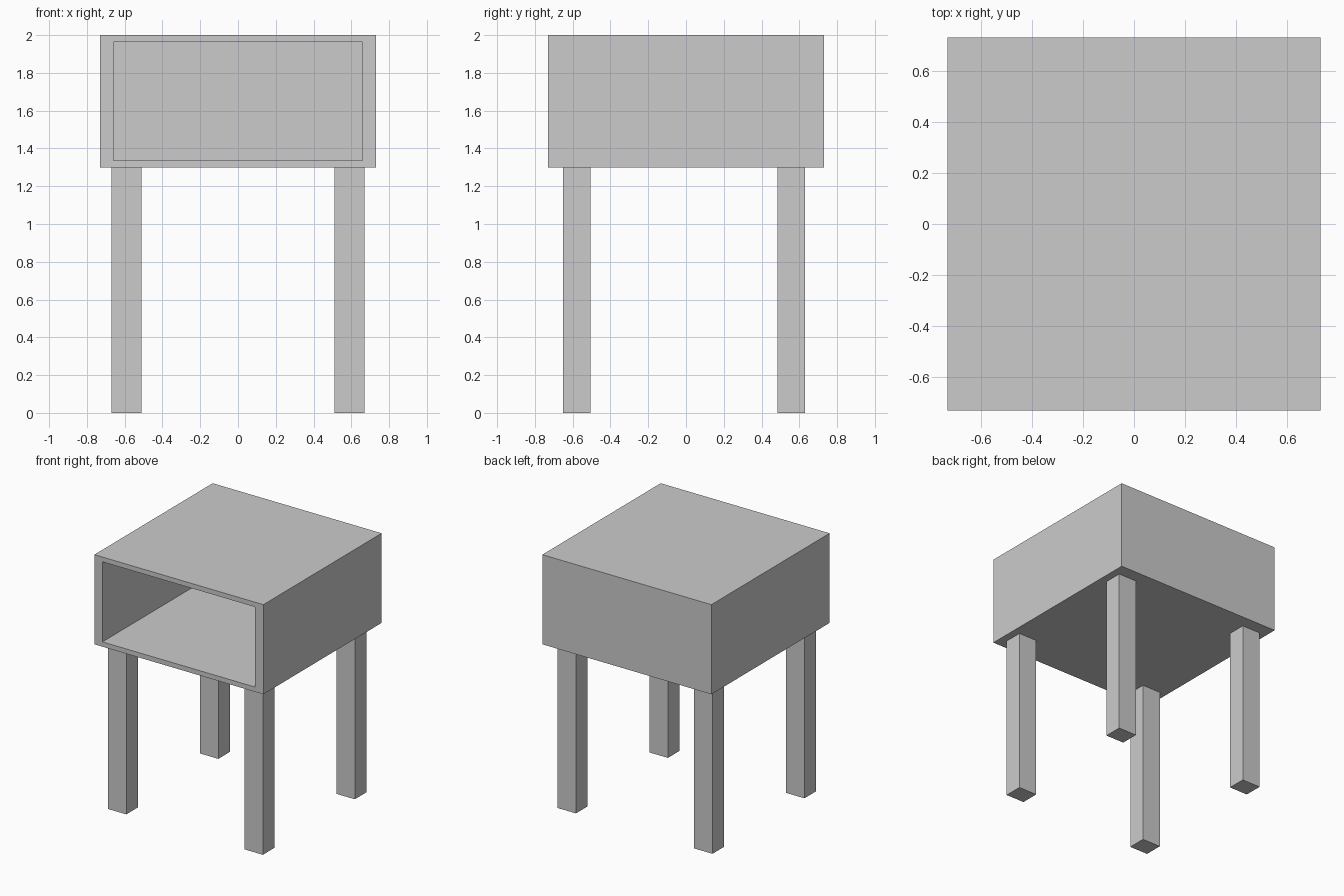
import bpy
import bmesh
from mathutils import Vector

default = bpy.data.objects.get("Cube")
if default:
    bpy.data.objects.remove(default, do_unlink=True)


def add_box(bm, low, high):
    """Add a cuboid spanning two opposite corners."""
    low, high = Vector(low), Vector(high)
    for v in bmesh.ops.create_cube(bm, size=1)["verts"]:
        v.co = (low + high) / 2 + v.co * (high - low)


def finish(bm, name):
    bmesh.ops.recalc_face_normals(bm, faces=bm.faces)
    mesh = bpy.data.meshes.new(name)
    bm.to_mesh(mesh)
    bm.free()
    obj = bpy.data.objects.new(name, mesh)
    bpy.context.collection.objects.link(obj)
    return obj


HALF = 0.73
BOTTOM, TOP = 1.30, 2.0
SIDE_WALL, SHELF_WALL, BACK_WALL = 0.07, 0.053, 0.07

# Open-fronted cabinet: inset the front face, then push it back to hollow the box
bm = bmesh.new()
add_box(bm, (-HALF, -HALF, BOTTOM), (HALF, HALF, TOP))
front = min(bm.faces, key=lambda f: f.calc_center_median().y)
bmesh.ops.inset_individual(bm, faces=[front], thickness=SHELF_WALL)
for v in front.verts:
    v.co.x = (HALF - SIDE_WALL) * (1 if v.co.x > 0 else -1)
cavity = bmesh.ops.extrude_discrete_faces(bm, faces=[front])["faces"][0]
bmesh.ops.translate(bm, verts=cavity.verts, vec=(0, 2 * HALF - BACK_WALL, 0))
finish(bm, "cabinet")

# Four square legs, the rear pair set in slightly further
LEG_X = (0.51, 0.67)
for row, y0, y1 in (("front", -0.65, -0.505), ("back", 0.485, 0.63)):
    for side, sign in (("left", 1), ("right", -1)):
        x0, x1 = sorted(sign * x for x in LEG_X)
        bm = bmesh.new()
        add_box(bm, (x0, y0, 0), (x1, y1, BOTTOM))
        finish(bm, f"{row}_{side}_leg")
